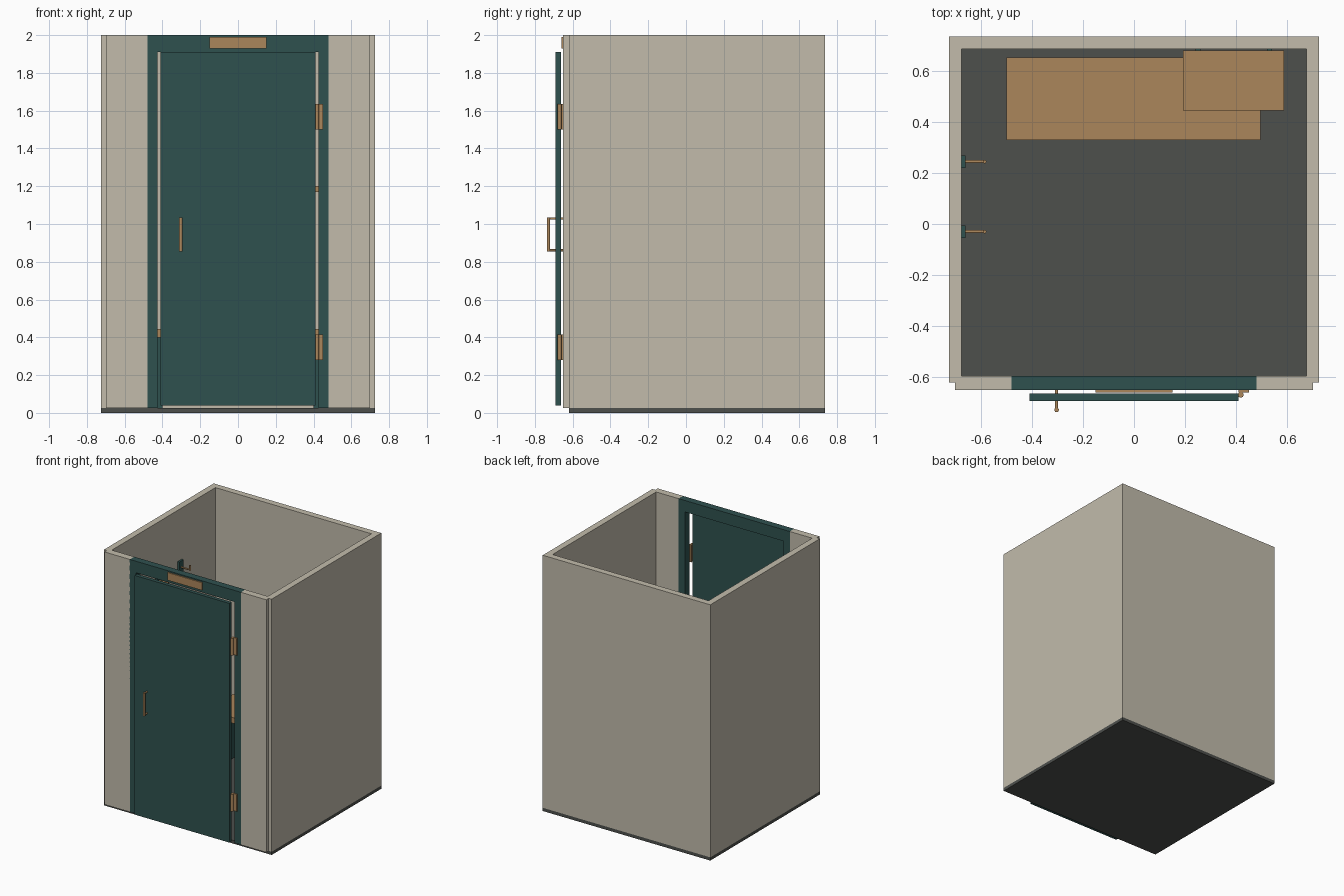
import bpy
import bmesh
from mathutils import Vector

if "Cube" in bpy.data.objects:
    bpy.data.objects.remove(bpy.data.objects["Cube"], do_unlink=True)


def material(name, rgb):
    m = bpy.data.materials.new(name)
    m.use_nodes = True
    m.diffuse_color = (*rgb, 1)
    m.node_tree.nodes["Principled BSDF"].inputs["Base Color"].default_value = (*rgb, 1)
    return m


WALL = material("warm_grey_panel", (0.54, 0.50, 0.41))
GREEN = material("dark_teal", (0.028, 0.083, 0.078))
FLOOR = material("charcoal", (0.075, 0.08, 0.073))
WOOD = material("tan_bronze", (0.41, 0.24, 0.105))


def finish(name, bm, mat):
    mesh = bpy.data.meshes.new(name)
    bm.to_mesh(mesh)
    bm.free()
    mesh.materials.append(mat)
    obj = bpy.data.objects.new(name, mesh)
    bpy.context.collection.objects.link(obj)
    return obj


def box(name, mat, x, y, z):
    """Box given by its (low, high) range on each axis."""
    bm = bmesh.new()
    bmesh.ops.create_cube(bm, size=1)
    for v in bm.verts:
        v.co = Vector(sum(r) / 2 + c * (r[1] - r[0]) for r, c in zip((x, y, z), v.co))
    return finish(name, bm, mat)


def rod(name, mat, start, end, radius, sides=16):
    """Round bar between two points."""
    a, b = Vector(start), Vector(end)
    bm = bmesh.new()
    bmesh.ops.create_cone(bm, cap_ends=True, segments=sides, radius1=radius,
                          radius2=radius, depth=(b - a).length)
    turn = (b - a).to_track_quat("Z", "Y")
    for v in bm.verts:
        v.co = turn @ v.co + (a + b) / 2
    for f in bm.faces:
        f.smooth = len(f.verts) == 4
    return finish(name, bm, mat)


def mirrored(lo, hi, side):
    return tuple(sorted((lo * side, hi * side)))


# Cubicle shell
BASE, TOP = 0.025, 2.0
FRONT = (-0.65, -0.595)
box("floor", FLOOR, (-0.725, 0.725), (-0.62, 0.735), (0, BASE))
box("back_wall", WALL, (-0.725, 0.725), (0.685, 0.735), (BASE, TOP))
for side, label in ((1, "left"), (-1, "right")):
    box(label + "_wall", WALL, mirrored(0.675, 0.725, side), (-0.62, 0.685), (BASE, TOP))
    box(label + "_front_panel", WALL, mirrored(0.48, 0.70, side), FRONT, (BASE, TOP))
    box(label + "_door_jamb", GREEN, mirrored(0.427, 0.482, side), FRONT, (BASE, TOP))
    box(label + "_bench_leg", GREEN, mirrored(0.40, 0.44, side), (0.37, 0.62), (BASE, 0.40))
box("door_header", GREEN, (-0.427, 0.427), FRONT, (1.91, TOP))
box("header_plate", WOOD, (-0.15, 0.15), (-0.659, -0.65), (1.93, 1.99))

# Door with pull handle and hinges
box("door", GREEN, (-0.41, 0.41), (-0.692, -0.663), (0.04, 1.91))
HX, HY = -0.303, -0.728
rod("handle_grip", WOOD, (HX, HY, 0.855), (HX, HY, 1.035), 0.009)
for z, label in ((0.861, "lower"), (1.029, "upper")):
    rod(label + "_handle_post", WOOD, (HX, HY, z), (HX, -0.65, z), 0.006)
for z, label in ((0.28, "lower"), (1.5, "upper")):
    rod(label + "_hinge_barrel", WOOD, (0.418, -0.669, z), (0.418, -0.669, z + 0.135), 0.011)
    box(label + "_hinge_leaf", WOOD, (0.41, 0.45), (-0.659, -0.65), (z, z + 0.135))

# Bench and corner shelf
box("bench_seat", WOOD, (-0.5, 0.495), (0.328, 0.652), (0.40, 0.445))
box("corner_shelf", WOOD, (0.192, 0.588), (0.445, 0.68), (1.17, 1.2))
for x, label in ((0.25, "inner"), (0.53, "outer")):
    box(label + "_shelf_bracket", GREEN, (x - 0.01, x + 0.01), (0.6, 0.685), (1.12, 1.17))

# Coat hooks on the right wall
for y, label in ((-0.03, "front"), (0.244, "rear")):
    box(label + "_hook_plate", GREEN, (-0.675, -0.66), (y - 0.025, y + 0.025), (1.5, 1.6))
    rod(label + "_hook_arm", WOOD, (-0.66, y, 1.55), (-0.585, y, 1.55), 0.006)
    rod(label + "_hook_tip", WOOD, (-0.585, y, 1.545), (-0.585, y, 1.585), 0.007)
